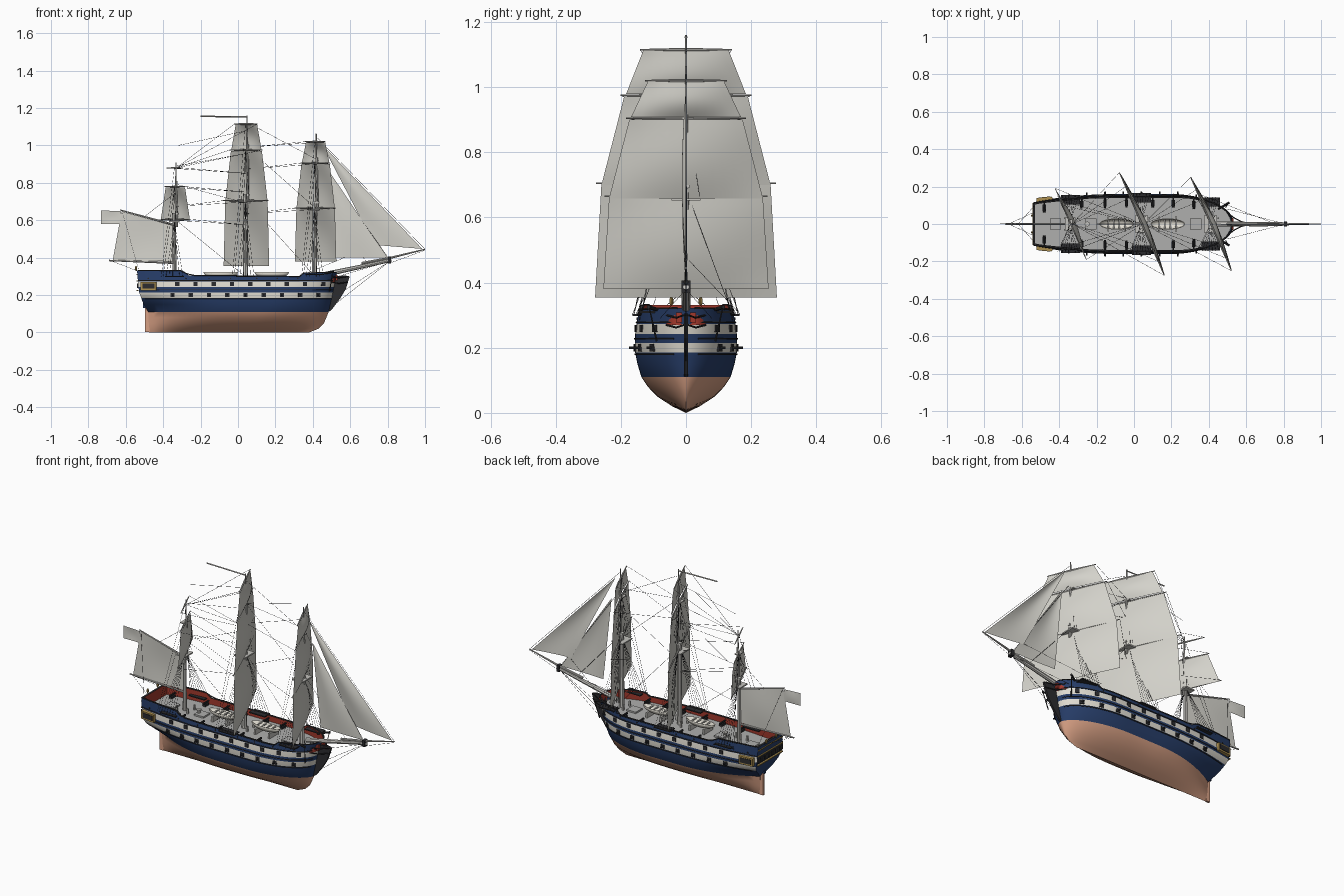
import bpy, bmesh, math
from mathutils import Vector, Matrix

if "Cube" in bpy.data.objects:
    bpy.data.objects.remove(bpy.data.objects["Cube"])

def mat(name, r, g, b):
    m = bpy.data.materials.new(name)
    m.diffuse_color = (r, g, b, 1)
    m.use_nodes = True
    m.node_tree.nodes["Principled BSDF"].inputs["Base Color"].default_value = m.diffuse_color
    return m

BLUE, COPPER = mat("navy", .02, .047, .14), mat("copper", .68, .35, .23)
CREAM, DARK = mat("cream", .76, .73, .65), mat("dark", .025, .025, .028)
RED, GOLD = mat("red", .36, .04, .025), mat("gold", .42, .28, .08)
SAIL, WOOD, DECK = mat("canvas", .66, .65, .6), mat("grey_wood", .55, .54, .51), mat("deck", .43, .43, .42)

def add(name, bm, mats, smooth=True):
    me = bpy.data.meshes.new(name)
    bm.to_mesh(me); bm.free()
    for m in mats: me.materials.append(m)
    ob = bpy.data.objects.new(name, me)
    bpy.context.collection.objects.link(ob)
    if smooth: finish(ob)
    return ob

def finish(ob):
    bpy.ops.object.select_all(action='DESELECT')
    ob.select_set(True); bpy.context.view_layer.objects.active = ob
    if ob.type == 'CURVE': bpy.ops.object.convert(target='MESH')
    bpy.ops.object.shade_smooth_by_angle(angle=math.radians(35))

def boxes(name, items, m):
    """items: (centre, size, z rotation)"""
    bm = bmesh.new()
    for c, s, r in items:
        M = Matrix.Translation(c) @ Matrix.Rotation(r, 4, 'Z') @ Matrix.Diagonal((*s, 1))
        bmesh.ops.create_cube(bm, size=1, matrix=M)
    return add(name, bm, [m], False)

def rods(name, paths, m, res=2):
    """paths: lists of (x, y, z, radius)"""
    cu = bpy.data.curves.new(name, 'CURVE')
    cu.dimensions, cu.bevel_depth, cu.bevel_resolution, cu.use_fill_caps = '3D', 1, res, True
    for p in paths:
        s = cu.splines.new('POLY'); s.points.add(len(p) - 1)
        for q, (x, y, z, r) in zip(s.points, p):
            q.co, q.radius = (x, y, z, 1), r
    cu.materials.append(m)
    ob = bpy.data.objects.new(name, cu)
    bpy.context.collection.objects.link(ob)
    finish(ob)

def tab(t, v):
    if v <= t[0][0]: return t[0][1]
    for (a, p), (b, q) in zip(t, t[1:]):
        if v <= b: return p + (q - p) * (v - a) / (b - a)
    return t[-1][1]

# hull form: widths, stern and bow outlines by height, sheer by length
ZS = [0, .02, .05, .08, .11, .15, .185, .215, .242, .273]
WID = list(zip(ZS + [.33], [0, .042, .088, .117, .137, .149, .156, .157, .156, .152, .142]))
XS = [(0, -.475), (.12, -.48), (.15, -.505), (.22, -.53), (.33, -.54)]
XB = [(0, .38), (.02, .43), (.05, .46), (.11, .485), (.2, .505), (.33, .53)]
STERN = [(0, 0), (.02, .005), (.11, .012), (.15, .06), (.185, .1), (.215, .115), (.33, .112)]
SHEER = [(-.54, .332), (-.28, .33), (-.265, .306), (.33, .3), (.35, .318), (.53, .322)]

def half(x, z):
    w, ws = tab(WID, z), tab(STERN, z)
    t = min(1, max(0, (x - tab(XS, z)) / .45))
    s = min(1, max(0, (tab(XB, z) - x) / tab([(0, .42), (.15, .32), (.33, .3)], z)))
    return (ws + (w - ws) * (1 - (1 - t) ** 2.2)) * (1 - (1 - s) ** 2) ** tab([(0, .7), (.2, .48), (.33, .45)], z)

bm = bmesh.new()
N, rows = 56, []
mats = [COPPER, BLUE, CREAM, DARK, RED, DECK]
strip = [0, 0, 0, 0, 1, 1, 2, 1, 2, 1, 3, 4, 5]
for k in range(14):
    zl = ZS[k] if k < 10 else .33
    row = []
    for i in range(-1, N + 1):
        u = 1 - (1 - max(i, 0) / N) ** 1.7
        x = tab(XS, zl) + (tab(XB, zl) - tab(XS, zl)) * u
        z = zl if k < 10 else tab(SHEER, x)
        y = half(x, z)
        if k > 10: y, x = max(0, y - .008), min(.518, max(-.528, x))
        if k > 11: z = .27
        if k == 13 or i < 0: y = 0
        row.append(bm.verts.new((x, y, z)))
    rows.append(row)
for k in range(13):
    for i in range(N + 1):
        f = bm.faces.new((rows[k][i], rows[k][i + 1], rows[k + 1][i + 1], rows[k + 1][i]))
        f.material_index = strip[k] if i or k < 4 or k > 9 else 1
bmesh.ops.remove_doubles(bm, verts=bm.verts, dist=.0004)
bmesh.ops.mirror(bm, geom=bm.verts[:] + bm.edges[:] + bm.faces[:], axis='Y', merge_dist=.0004)
bmesh.ops.recalc_face_normals(bm, faces=bm.faces)
add("hull", bm, mats)

# wales and rails following the side
def side_line(z, r, sg):
    xs = [-.535 + 1.06 * (1 - (1 - i / 40) ** 1.5) for i in range(41)]
    xs = [x for x in xs if tab(XS, z or .33) <= x <= tab(XB, z or .33)]
    return [(x, sg * (half(x, z or tab(SHEER, x)) + .001), z or tab(SHEER, x), r) for x in xs]
rods("wales", [side_line(z, r, s) for z, r in ((.18, .0025), (.228, .0025), (.278, .0025), (0, .003)) for s in (1, -1)], DARK, 1)

# gun ports and guns, oriented to the hull side
ports, guns, deck = [], [], []
both = (1, -1)
for sg in both:
    for z, x0 in ((.2, -.35), (.259, -.325)):
        for i in range(9):
            x = x0 + .0975 * i
            y = half(x, z)
            a = math.atan((half(x + .01, z) - half(x - .01, z)) / .02)
            ports.append(((x, sg * y, z), (.023, .008, .022), sg * a))
            if z < .25: guns.append([(x, sg * y, z, .0045), (x, sg * (y + .018), z, .004)])
    for x in (-.48, -.28, -.155, -.04, .1, .21, .32):
        y = half(x, .3)
        deck.append(((x, sg * (y - .035), .277), (.018, .034, .012), 0))
        guns.append([(x, sg * (y - .06), .289, .006), (x, sg * (y + .004), .289, .004)])
boxes("gun_ports", ports, DARK)
rods("guns", guns, DARK)
boxes("gun_carriages", deck, DARK)

# stern galleries, windows, rudder
boxes("quarter_gallery", [((-.478, s * .125, .247), (.085, .034, .045), -s * .0 + s * .1) for s in both], GOLD)
boxes("gallery_windows", [((-.478, s * .1415, .248), (.066, .006, .028), s * .1) for s in both]
      + [((-.535, y * .034, .25), (.012, .024, .026), 0) for y in range(-3, 4)], DARK)
boxes("stern_trim", [((-.537, 0, z), (.01, .225, .006), 0) for z in (.225, .275, .31)], GOLD)
boxes("rudder", [((-.485, 0, .067), (.024, .012, .13), 0)], COPPER)
boxes("rudder_head", [((-.497, 0, .155), (.02, .012, .05), 0)], BLUE)
rods("stern_lanterns", [[(-.545, y, .33, .003), (-.545, y, .337, .006), (-.545, y, .35, .006), (-.545, y, .356, .002)] for y in (-.045, .045)], GOLD)

# beakhead with rails, catheads, anchors and channels
bm = bmesh.new()
prof = [(.465, .1), (.5, .12), (.545, .18), (.575, .23), (.598, .3), (.57, .305), (.52, .3), (.49, .2)]
f = bm.faces.new([bm.verts.new((x, -.006, z)) for x, z in prof])
ext = bmesh.ops.extrude_face_region(bm, geom=[f])
bmesh.ops.translate(bm, vec=(0, .012, 0), verts=[v for v in ext['geom'] if isinstance(v, bmesh.types.BMVert)])
bmesh.ops.recalc_face_normals(bm, faces=bm.faces)
add("beakhead", bm, [DARK], False)
rods("head_rails", [[(.5, s * .06, z, .003), (.54, s * .03, z - .008, .003), (.588, s * .007, z, .003)] for s in both for z in (.3, .27)], DARK)
boxes("bow_panels", [((.527, s * .022, .293), (.012, .018, .03), 0) for s in both], RED)
rods("catheads", [[(.45, s * .08, .315, .006), (.51, s * .115, .325, .006)] for s in both], DARK)
rods("anchors", [[(.505, s * .112, .32, .002), (.49, s * .09, .22, .003)] for s in both], DARK)
MASTS = {"fore": (.42, .665, .905, 1.02, 1.065, .25, .183, .125, .38),
         "main": (.05, .705, .975, 1.115, 1.16, .275, .2, .14, .355),
         "mizzen": (-.33, .605, .78, .88, .91, .19, .125, .1, 0)}
CH = {"fore": .143, "main": .165, "mizzen": .155}
boxes("channels", [((MASTS[m][0] - .01, s * (CH[m] - .025), .31 if m == "fore" else .3), (.1, .05, .006), 0) for m in MASTS for s in both], DARK)

# masts, yards and square sails, braced at an angle
D, F = Vector((.4, -.917, 0)), Vector((.917, .4, 0))
def sail(name, p00, p10, p11, p01, bulge, n=12):
    bm = bmesh.new()
    g = []
    for j in range(n + 1):
        v = j / n
        a, b = Vector(p00).lerp(Vector(p01), v), Vector(p10).lerp(Vector(p11), v)
        g.append([bm.verts.new(a.lerp(b, i / n) + Vector(bulge) * math.sin(math.pi * i / n) * math.sin(math.pi * (.08 + .92 * v))) for i in range(n + 1)])
    for j in range(n):
        for i in range(n):
            bm.faces.new((g[j][i], g[j][i + 1], g[j + 1][i + 1], g[j + 1][i]))
    bmesh.ops.remove_doubles(bm, verts=bm.verts, dist=1e-5)
    add(name, bm, [SAIL])

ropes = []
def rope(a, b, r=.0008): ropes.append([(*a, r), (*b, r)])
for m, (x, z1, z2, z3, zt, h1, h2, h3, foot) in MASTS.items():
    k = .8 if m == "mizzen" else 1
    xm = x - .01                                              # mast stands just abaft its sails
    rods(m + "_mast", [[(xm, 0, .25, .014 * k), (xm, 0, z1 + .03, .011 * k)],
                       [(xm + .012, 0, z1 - .04, .008 * k), (xm + .012, 0, z2 + .03, .006 * k)],
                       [(xm + .008, 0, z2 - .02, .005 * k), (xm + .008, 0, zt, .003)]], WOOD)
    boxes(m + "_top", [((xm, 0, z1 - .01), (.07 * k, .09 * k, .007), 0), ((xm, 0, z2), (.025, .05, .005), 0),
                       ((xm + .005, 0, z1 + .03), (.035, .02, .01), 0)], WOOD)
    yards = []
    for z, h in ((z1, h1), (z2, h2), (z3, h3)):
        c, L = Vector((x - .008, 0, z)), h / .917
        yards.append([(*(c + D * L * t), .006 * k * (1 - .6 * abs(t))) for t in (-1, -.5, 0, .5, 1)])
        aft = .05 if m != "main" else -.33
        for t in both:                                        # braces
            top = MASTS["main" if m != "main" else "mizzen"]
            rope(c + D * L * t, (aft, 0, min(z - .03, top[3])))
    rods(m + "_yards", yards, WOOD)
    levels = [(z1 - .006, z2 - .004, h1 * .945, h2 * .95), (z2 + .004, z3 - .003, h2 * .92, h3 * .94)]
    if foot: levels.append((foot, z1 - .005, h1 * 1.015, h1 * .945))
    else: levels.pop()
    for n, (za, zb, ha, hb) in enumerate(levels):
        P = lambda h, z: Vector((x - .005, 0, z)) + D * (h / .917)
        sail(f"{m}_sail_{n + 1}", P(-ha, za), P(ha, za), P(hb, zb), P(-hb, zb), F * .024)
    for s in both:                                            # shrouds and backstays
        for i in range(6):
            rope((x - .055 + .018 * i, s * CH[m], .3), (xm, s * .012, z1 - .01))
        for i in range(3):
            rope((x - .02 + .015 * i, s * .042 * k, z1), (xm, s * .005, z2))
        rope((x - .07, s * (CH[m] - .005), .3), (xm, 0, z2))
        rope((x - .08, s * (CH[m] - .005), .3), (xm, 0, z3))
    boxes(m + "_bitts", [((x + d, s * .03, .285), (.008, .008, .03), 0) for d in (-.04, .03) for s in both], WOOD)

# stays, bowsprit rigging and sheets
for a, b in (((.42, 0, .68), (.7, 0, .365)), ((.434, 0, .92), (.81, 0, .39)), ((.425, 0, 1.04), (1, 0, .445)),
             ((.05, 0, .7), (.42, 0, .29)), ((.06, 0, .98), (.42, 0, .66)), ((.055, 0, 1.12), (.43, 0, .92)),
             ((-.33, 0, .6), (.05, 0, .29)), ((-.32, 0, .79), (.05, 0, .69)), ((-.33, 0, .89), (.06, 0, .96)),
             ((.81, 0, .38), (.53, 0, .16)), ((.81, 0, .38), (.56, 0, .22)), ((1, 0, .44), (.81, 0, .37)),
             ((.81, 0, .38), (.5, .08, .29)), ((.81, 0, .38), (.5, -.08, .29)), ((.73, .01, .467), (.35, .16, .31)),
             ((-.62, 0, .65), (-.53, .1, .33)), ((-.62, 0, .65), (-.53, -.1, .33)), ((-.33, 0, .75), (-.5, 0, .62)),
             ((-.67, 0, .38), (-.54, .06, .33)), ((-.67, 0, .38), (-.54, -.06, .33)), ((.05, 0, 1.08), (-.32, 0, 1.0))):
    rope(a, b)
rods("rigging", ropes, DARK, 0)

# bowsprit, jib boom, gaff, driver boom
rods("bowsprit", [[(.44, 0, .305, .014), (.82, 0, .387, .009)], [(.66, 0, .37, .007), (.81, 0, .398, .006), (1, 0, .445, .003)]], WOOD)
boxes("bowsprit_cap", [((.81, 0, .388), (.018, .028, .036), 0)], DARK)
rods("gaff_and_boom", [[(-.34, 0, .575, .006), (-.63, 0, .655, .003)], [(-.34, 0, .372, .006), (-.69, 0, .385, .004)]], WOOD)
sail("driver_sail", (-.67, 0, .385), (-.348, 0, .38), (-.348, 0, .572), (-.622, 0, .648), (0, .006, 0))
sail("outer_jib", (.73, .004, .468), (.985, 0, .447), (.45, 0, 1.005), (.45, 0, 1.005), (0, -.014, 0))
sail("inner_jib", (.525, .004, .4), (.8, 0, .4), (.475, 0, .88), (.475, 0, .88), (0, -.012, 0))
sail("stern_flag", (-.733, 0, .58), (-.625, 0, .58), (-.625, 0, .648), (-.733, 0, .653), (0, .003, 0))
rods("masthead_pennant", [[(.05, 0, 1.152, .004), (-.2, 0, 1.156, .004)]], WOOD, 0)

# ship's boats, hatches and deck fittings
for n, xc in enumerate((-.093, .18)):
    bm = bmesh.new()
    bmesh.ops.create_uvsphere(bm, u_segments=24, v_segments=12, radius=1)
    bmesh.ops.delete(bm, geom=[v for v in bm.verts if v.co.z > .01], context='VERTS')
    bmesh.ops.transform(bm, matrix=Matrix.Translation((xc, 0, .322)) @ Matrix.Diagonal((.092, .03, .034, 1)), verts=bm.verts)
    boat = add(f"boat_{n + 1}", bm, [CREAM])
    boat.modifiers.new("shell", 'SOLIDIFY').thickness = .003
    boxes(f"boat_{n + 1}_thwarts", [((xc + d, 0, .317), (.008, .05, .003), 0) for d in (-.045, -.015, .015, .045)], WOOD)
    boxes(f"boat_{n + 1}_chocks", [((xc + d, 0, .285), (.01, .08, .03), 0) for d in (-.045, .045)], WOOD)
boxes("hatches", [((x, 0, .274), (.06, .06, .01), 0) for x in (-.23, .33, -.42)], DECK)
rods("capstan", [[(-.25, 0, .27, .012), (-.25, 0, .29, .008), (-.25, 0, .295, .014), (-.25, 0, .3, .014)]], WOOD)
